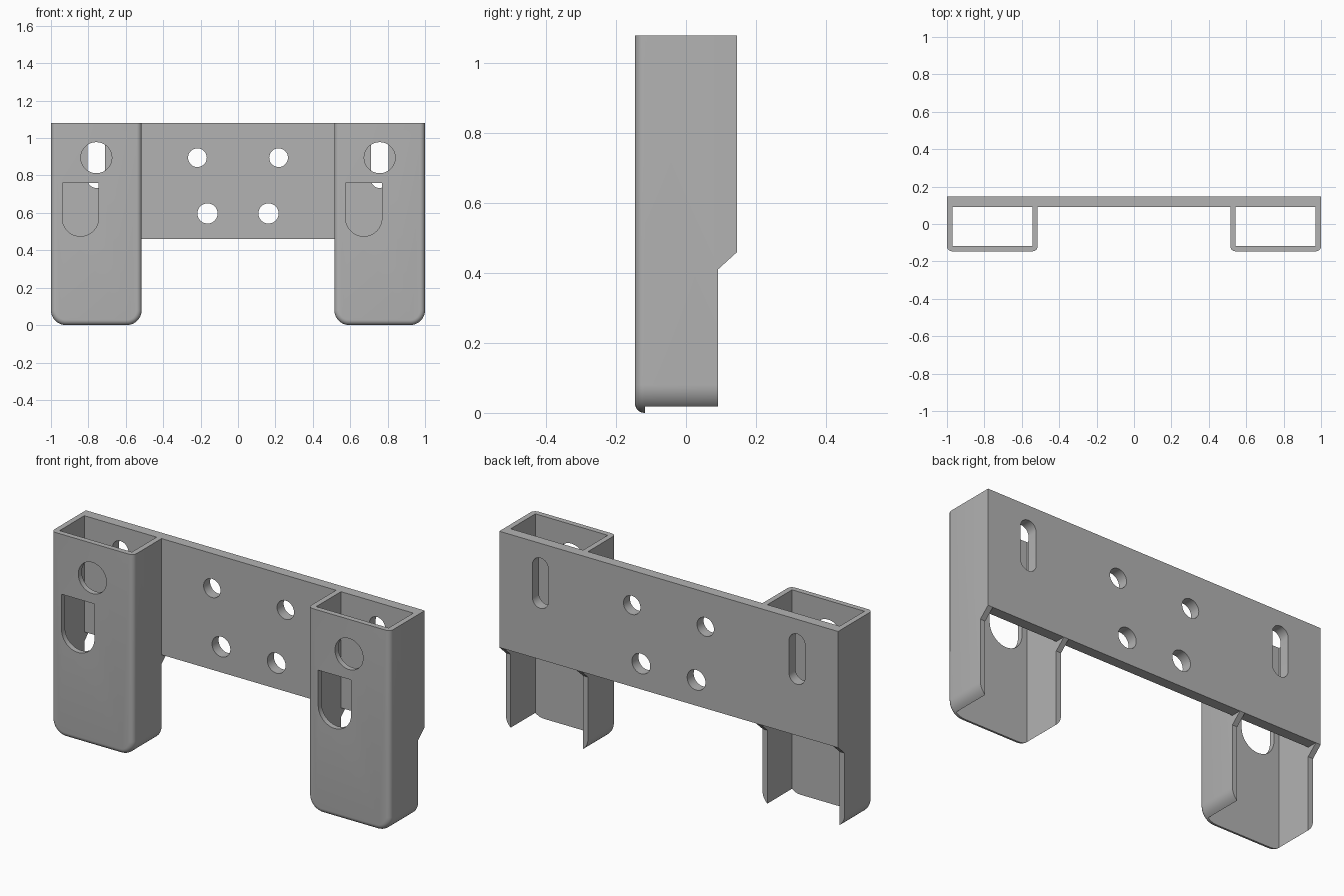
import bpy, bmesh, math
from mathutils import Vector

cube = bpy.data.objects.get("Cube")
if cube:
    bpy.data.objects.remove(cube, do_unlink=True)

# Main dimensions
TOP, PLATE_BOTTOM, BACK, PLATE_FRONT, FRONT = 1.08, 0.46, 0.146, 0.091, -0.146
SLEEVE_X, HALF_W, WALL = 0.7575, 0.2425, 0.029

grey = bpy.data.materials.new("plain_grey")
grey.use_nodes = True
COLOUR = (0.45, 0.45, 0.45, 1)
grey.diffuse_color = COLOUR
grey.node_tree.nodes["Principled BSDF"].inputs["Base Color"].default_value = COLOUR


def arc(cx, cz, r, start, end, steps):
    """Points on an arc, angles in degrees."""
    angles = [math.radians(start + (end - start) * i / steps) for i in range(steps + 1)]
    return [(cx + r * math.cos(a), cz + r * math.sin(a)) for a in angles]


def prism(name, profile, axis, start, end, front_round=0):
    """Extrude a profile along y (profile is x, z) or along x (profile is y, z)."""
    bm = bmesh.new()
    place = (lambda p: (p[0], start, p[1])) if axis == "y" else (lambda p: (start, p[0], p[1]))
    face = bm.faces.new([bm.verts.new(place(p)) for p in profile])
    move = Vector((0, end - start, 0)) if axis == "y" else Vector((end - start, 0, 0))
    new = bmesh.ops.extrude_face_region(bm, geom=[face])["geom"]
    bmesh.ops.translate(bm, vec=move, verts=[v for v in new if isinstance(v, bmesh.types.BMVert)])
    bmesh.ops.recalc_face_normals(bm, faces=bm.faces)
    if front_round:
        # Round the front rim everywhere but along the open top
        rim = [e for e in bm.edges
               if all(abs(v.co.y - start) < 1e-5 for v in e.verts)
               and not all(v.co.z > TOP - 1e-4 for v in e.verts)]
        bmesh.ops.bevel(bm, geom=rim, offset=front_round, segments=6, profile=0.5, affect="EDGES")
    mesh = bpy.data.meshes.new(name)
    bm.to_mesh(mesh)
    bm.free()
    mesh.materials.append(grey)
    obj = bpy.data.objects.new(name, mesh)
    bpy.context.collection.objects.link(obj)
    return obj


def combine(target, other, operation):
    """Apply a boolean and discard the helper."""
    other.hide_render = True
    mod = target.modifiers.new(operation.lower(), "BOOLEAN")
    mod.operation, mod.solver, mod.object = operation, "EXACT", other
    bpy.context.view_layer.objects.active = target
    bpy.ops.object.modifier_apply(modifier=mod.name)
    bpy.data.objects.remove(other, do_unlink=True)


# Back plate joining both sleeves
bracket = prism("wall_bracket", [(-1, PLATE_BOTTOM), (1, PLATE_BOTTOM), (1, TOP), (-1, TOP)],
                "y", PLATE_FRONT, BACK)

# Sleeves with rounded lower corners
R = 0.08
for x in (-SLEEVE_X, SLEEVE_X):
    outline = [(x - HALF_W, TOP)]
    outline += arc(x - HALF_W + R, R, R, 180, 270, 12)
    outline += arc(x + HALF_W - R, R, R, 270, 360, 12)
    outline += [(x + HALF_W, TOP)]
    combine(bracket, prism("sleeve", outline, "y", FRONT, BACK, 0.027), "UNION")

# Step and slope on the rear of the lower side walls
step = [(PLATE_FRONT, -0.1), (0.3, -0.1), (0.3, PLATE_BOTTOM),
        (BACK, PLATE_BOTTOM), (PLATE_FRONT, 0.41)]
combine(bracket, prism("step_cutter", step, "x", -1.1, 1.1), "DIFFERENCE")

# Hollow inside each sleeve, open above, below and at the lower back
hollow = [(FRONT + WALL, -0.1), (0.3, -0.1), (0.3, PLATE_BOTTOM),
          (PLATE_FRONT, PLATE_BOTTOM), (PLATE_FRONT, 1.2), (FRONT + WALL, 1.2)]
for x in (-SLEEVE_X, SLEEVE_X):
    inner = HALF_W - WALL
    combine(bracket, prism("hollow_cutter", hollow, "x", x - inner, x + inner), "DIFFERENCE")

    # Round hole and arched window in the front wall
    combine(bracket, prism("round_hole_cutter", arc(x, 0.895, 0.083, 0, 352.5, 47),
                           "y", -0.3, 0), "DIFFERENCE")
    wx, wr = x - 0.085, 0.097
    window = [(wx + wr, 0.76), (wx - wr, 0.76)] + arc(wx, 0.475 + wr, wr, 180, 360, 24)
    combine(bracket, prism("window_cutter", window, "y", -0.3, 0), "DIFFERENCE")

    # Upright slot through the back plate
    slot = arc(x, 0.955, 0.047, 0, 180, 16) + arc(x, 0.78, 0.047, 180, 360, 16)
    combine(bracket, prism("slot_cutter", slot, "y", 0, 0.3), "DIFFERENCE")

# Screw holes in the middle of the plate
for hx, hz, hr in ((0.217, 0.895, 0.05), (0.163, 0.597, 0.054)):
    for side in (-1, 1):
        combine(bracket, prism("screw_hole_cutter", arc(side * hx, hz, hr, 0, 348.75, 31),
                               "y", 0, 0.3), "DIFFERENCE")

# Smooth the rounded parts, keep the edges sharp
bpy.ops.object.select_all(action="DESELECT")
bracket.select_set(True)
bpy.context.view_layer.objects.active = bracket
bpy.ops.object.shade_smooth_by_angle(angle=math.radians(30))
